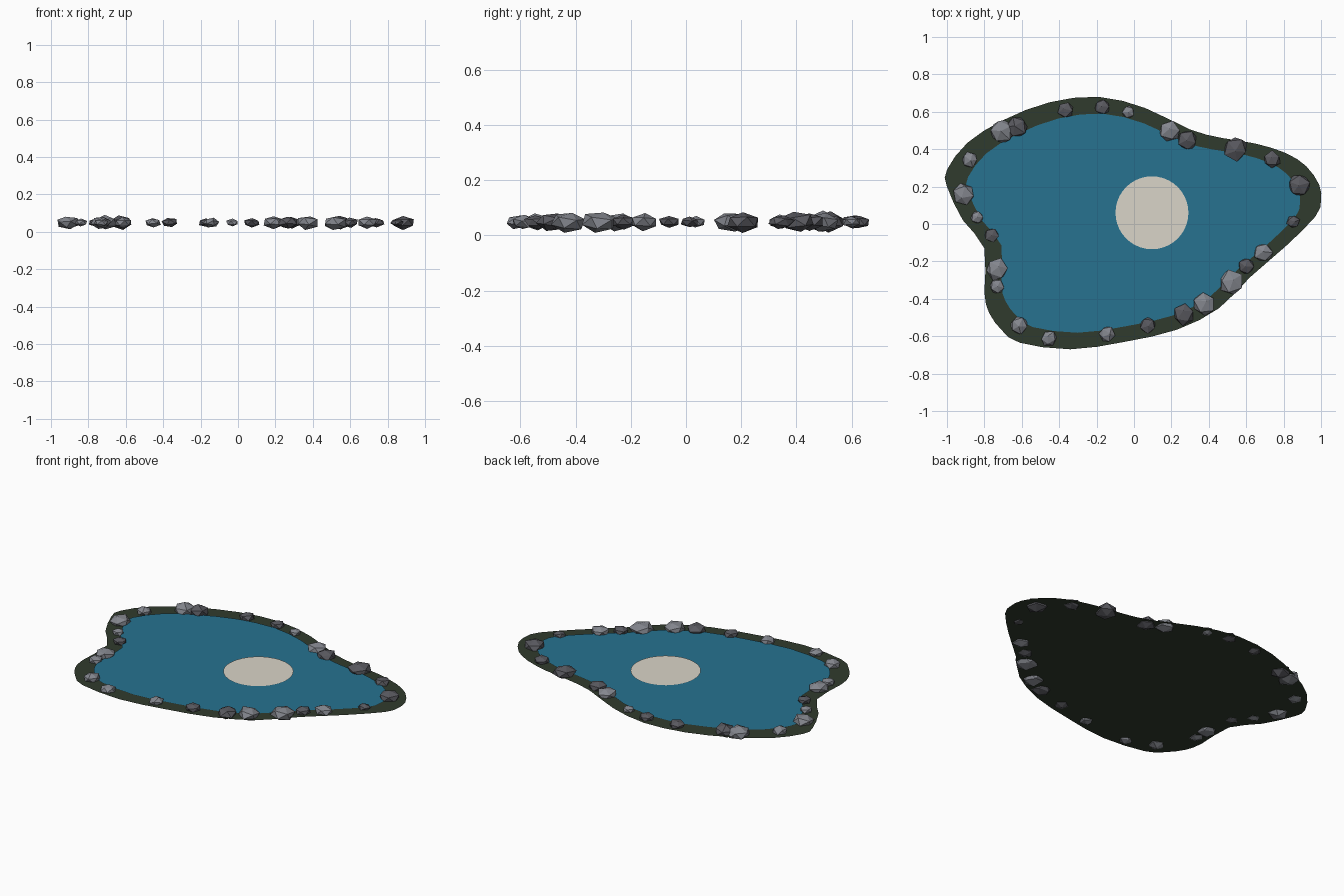
import bpy, bmesh, math, random
from mathutils import Vector, Matrix

if "Cube" in bpy.data.objects:
    bpy.data.objects.remove(bpy.data.objects["Cube"])

random.seed(4)

def material(name, rgb):
    m = bpy.data.materials.new(name)
    m.diffuse_color = (*rgb, 1)
    m.use_nodes = True
    m.node_tree.nodes["Principled BSDF"].inputs["Base Color"].default_value = m.diffuse_color
    return m

def finish(bm, name, mat):
    me = bpy.data.meshes.new(name)
    bm.to_mesh(me)
    bm.free()
    me.materials.append(mat)
    ob = bpy.data.objects.new(name, me)
    bpy.context.collection.objects.link(ob)
    return ob

def flat_sheet(name, pts, z, mat):
    bm = bmesh.new()
    f = bm.faces.new([bm.verts.new((x, y, z)) for x, y in pts])
    f.normal_update()
    if f.normal.z < 0:
        f.normal_flip()
    bmesh.ops.triangulate(bm, faces=[f])
    return finish(bm, name, mat)

def closed_spline(ctrl, steps):
    p = [Vector(c) for c in ctrl]
    n, out = len(p), []
    for i in range(n):
        a, b, c, d = p[i - 1], p[i], p[(i + 1) % n], p[(i + 2) % n]
        for s in range(steps):
            t = s / steps
            out.append(0.5 * (2 * b + (c - a) * t + (2 * a - 5 * b + 4 * c - d) * t ** 2
                              + (3 * b - a - 3 * c + d) * t ** 3))
    return out

# Shoreline control points
shore = [(.99, .21), (.92, .31), (.81, .38), (.65, .43), (.47, .46), (.30, .505), (.06, .62),
         (-.19, .68), (-.455, .65), (-.70, .555), (-.89, .435), (-1, .29), (-1, .20),
         (-.915, .02), (-.80, -.13), (-.80, -.365), (-.775, -.475), (-.705, -.57),
         (-.61, -.635), (-.34, -.67), (-.05, -.63), (.23, -.565), (.455, -.45),
         (.62, -.285), (.81, -.12), (.97, .04), (1, .125)]
outline = closed_spline(shore, 2)

# Bank, water and pale reflection, stacked as thin sheets
flat_sheet("bank", outline, .040, material("bank_green", (.030, .043, .026)))
flat_sheet("water", [(x * .887, y * .868) for x, y in outline], .044,
           material("water_blue", (.020, .17, .28)))
disc = [(.096 + .195 * math.cos(math.tau * i / 40), .06 + .195 * math.sin(math.tau * i / 40))
        for i in range(40)]
flat_sheet("reflection", disc, .048, material("pale_cream", (.70, .66, .58)))

# Shore stones: x, y, radius, going clockwise from the top
stones = [(-.365, .61, .045), (-.17, .625, .041), (-.03, .60, .034), (.19, .495, .060),
          (.285, .447, .056), (.545, .403, .066), (.738, .345, .046), (.882, .206, .064),
          (.85, .013, .035), (.69, -.152, .054), (.60, -.227, .044), (.52, -.313, .066),
          (.374, -.425, .064), (.267, -.484, .056), (.075, -.543, .044), (-.145, -.59, .044),
          (-.455, -.612, .043), (-.615, -.543, .050), (-.733, -.334, .040),
          (-.733, -.243, .060), (-.76, -.061, .039), (-.84, .035, .034), (-.91, .158, .060),
          (-.877, .345, .043), (-.71, .495, .066), (-.626, .52, .062)]
light = material("stone_light", (.23, .24, .27))
dark = material("stone_dark", (.10, .10, .115))
lit = {2, 3, 9, 11, 12, 15, 16, 17, 18, 19, 21, 22, 23, 24}
for i, (x, y, r) in enumerate(stones):
    bm = bmesh.new()
    bmesh.ops.create_icosphere(bm, subdivisions=1, radius=r)
    for v in bm.verts:
        v.co *= random.uniform(.92, 1.12)
    turn = Matrix.Rotation(random.uniform(0, 6.28), 4, 'Z') @ Matrix.Rotation(
        random.uniform(-.4, .4), 4, 'X')
    bmesh.ops.transform(bm, verts=bm.verts, matrix=Matrix.Translation((x, y, .049))
                        @ Matrix.Diagonal((1, 1, .58, 1)) @ turn)
    finish(bm, f"stone_{i + 1:02d}", light if i in lit else dark)
